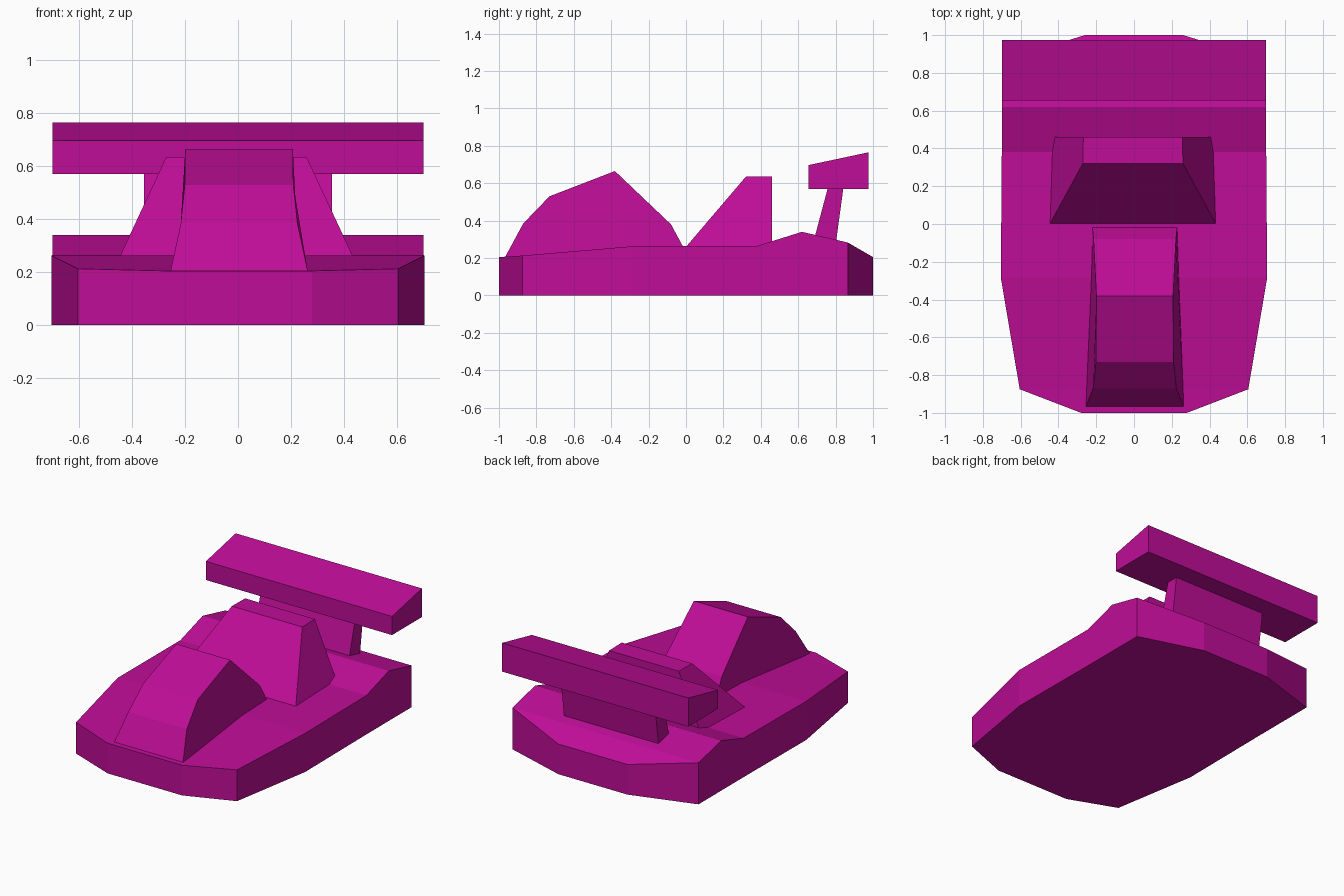
import bpy

cube = bpy.data.objects.get("Cube")
if cube:
    bpy.data.objects.remove(cube, do_unlink=True)

magenta = bpy.data.materials.new("magenta paint")
magenta.use_nodes = True
COLOUR = (0.52, 0.004, 0.31, 1)
magenta.diffuse_color = COLOUR
magenta.node_tree.nodes["Principled BSDF"].inputs["Base Color"].default_value = COLOUR


def add_part(name, verts, faces):
    mesh = bpy.data.meshes.new(name)
    mesh.from_pydata(verts, [], faces)
    mesh.materials.append(magenta)
    obj = bpy.data.objects.new(name, mesh)
    bpy.context.collection.objects.link(obj)
    return obj


def prism(name, profile, shift=0):
    """Side profile of (y, z, half width), spanned from right to left."""
    n = len(profile)
    verts = [(shift + s * w, y, z) for s in (-1, 1) for y, z, w in profile]
    faces = [(i, (i + 1) % n, n + (i + 1) % n, n + i) for i in range(n)]
    faces += [tuple(reversed(range(n))), tuple(range(n, 2 * n))]
    # Profiles run clockwise seen from +x, so turn every face outward
    return add_part(name, verts, [f[::-1] for f in faces])


def hull(name, stations):
    """Flat-bottomed body from stations of (y, half width, top height)."""
    verts, faces = [], []
    for y, w, z in stations:
        verts += [(-w, y, 0), (w, y, 0), (w, y, z), (-w, y, z)]
    for k in range(0, len(verts) - 4, 4):
        for i in range(1, 4):
            j = (i + 1) % 4
            faces.append((k + i, k + j, k + 4 + j, k + 4 + i)[::-1])
    faces.append((0, 1, 2, 3))
    last = len(verts) - 4
    faces.append((last + 3, last + 2, last + 1, last))
    rights = list(range(0, len(verts), 4))
    lefts = list(range(1, len(verts), 4))
    faces.append(tuple(rights + lefts[::-1]))
    return add_part(name, verts, faces)


# Main body
hull("body", [
    (-1.0, 0.28, 0.205), (-0.875, 0.605, 0.213), (-0.285, 0.705, 0.263),
    (0.38, 0.70, 0.265), (0.62, 0.70, 0.34), (0.865, 0.70, 0.283),
    (1.0, 0.26, 0.205)])

# Humped nose
prism("nose", [
    (-0.97, 0.2, 0.26), (-0.87, 0.385, 0.22), (-0.73, 0.53, 0.205),
    (-0.38, 0.665, 0.203), (-0.08, 0.38, 0.218), (-0.01, 0.25, 0.225)], 0.004)

# Wedge cabin
prism("cabin", [
    (0.0, 0.26, 0.44), (0.32, 0.635, 0.265), (0.46, 0.635, 0.262),
    (0.46, 0.25, 0.43)], -0.006)

# Rear wing and its leaning support
prism("wing_support", [
    (0.685, 0.3, 0.355), (0.765, 0.6, 0.355), (0.845, 0.6, 0.355),
    (0.80, 0.27, 0.355)])
prism("rear_wing", [
    (0.655, 0.57, 0.70), (0.655, 0.697, 0.70), (0.975, 0.765, 0.70),
    (0.975, 0.57, 0.70)])
